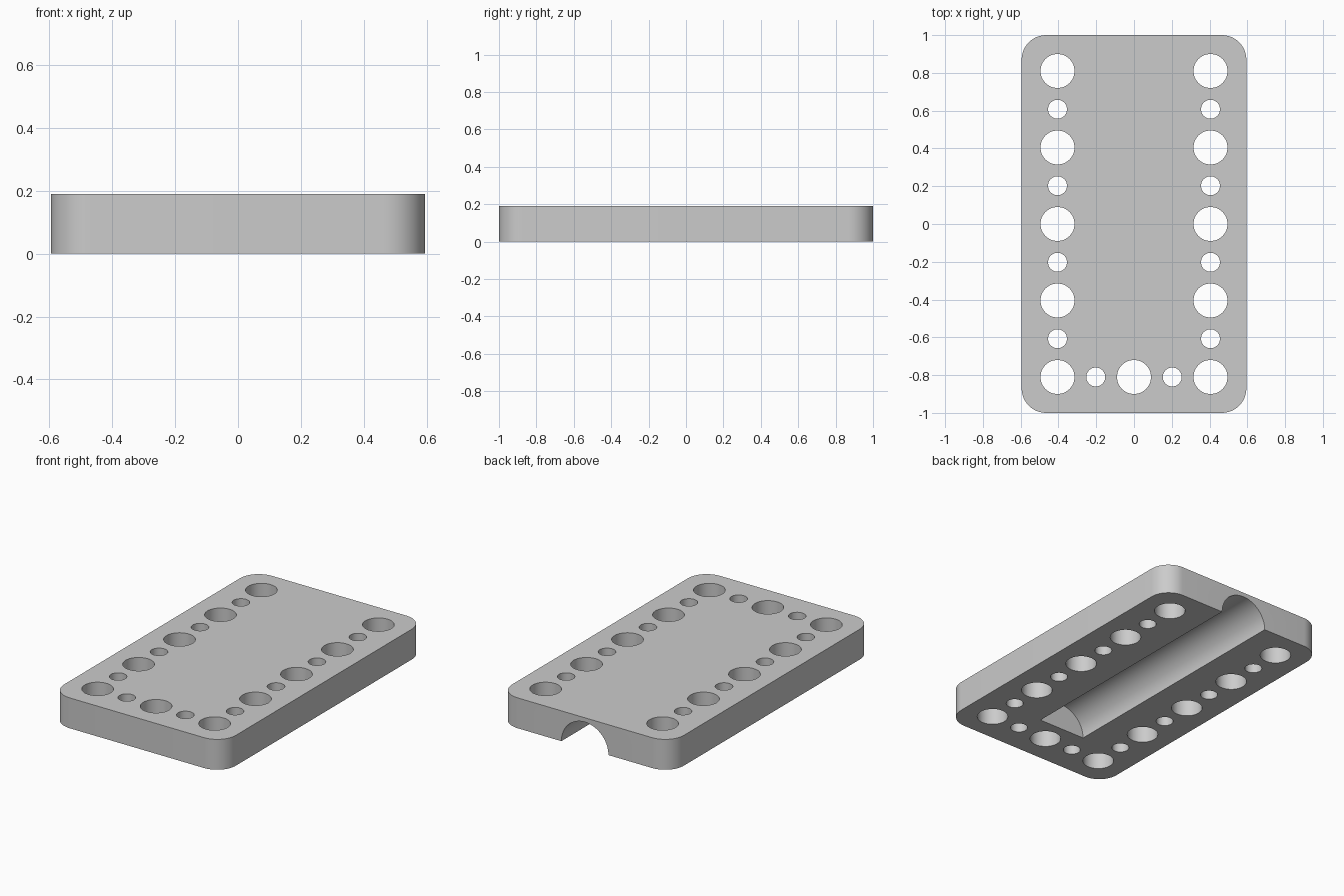
import bpy
import bmesh
from math import pi
from mathutils import Matrix, Vector

HALF_X, HALF_Y, HEIGHT = 0.595, 1.0, 0.19
CORNER = 0.13
PITCH = 0.2025
BIG, SMALL = 0.09, 0.05
GROOVE_R, GROOVE_FRONT = 0.163, -0.66

cube = bpy.data.objects.get("Cube")
if cube:
    bpy.data.objects.remove(cube, do_unlink=True)

grey = bpy.data.materials.new("light grey")
grey.use_nodes = True
colour = (0.6, 0.6, 0.6, 1)
grey.diffuse_color = colour
grey.node_tree.nodes["Principled BSDF"].inputs["Base Color"].default_value = colour


def make_object(name, bm):
    mesh = bpy.data.meshes.new(name)
    bm.to_mesh(mesh)
    bm.free()
    mesh.materials.append(grey)
    obj = bpy.data.objects.new(name, mesh)
    bpy.context.collection.objects.link(obj)
    return obj


def add_rod(bm, radius, length, matrix, sides):
    bmesh.ops.create_cone(bm, cap_ends=True, segments=sides, radius1=radius,
                          radius2=radius, depth=length, matrix=matrix)


# Slab with rounded vertical corners
bm = bmesh.new()
bmesh.ops.create_cube(bm, size=1, matrix=Matrix.Translation((0, 0, HEIGHT / 2))
                      @ Matrix.Diagonal((2 * HALF_X, 2 * HALF_Y, HEIGHT, 1)))
uprights = [e for e in bm.edges
            if abs(e.verts[0].co.z - e.verts[1].co.z) > HEIGHT / 2]
bmesh.ops.bevel(bm, geom=uprights, offset=CORNER, segments=12, profile=0.5,
                affect='EDGES')
plate = make_object("drilled_plate", bm)

# Alternating large and small holes down both sides and along the front
bm = bmesh.new()
spots = [(side * 2, row) for side in (-1, 1) for row in range(-4, 5)]
spots += [(col, -4) for col in (-1, 0, 1)]
for col, row in spots:
    radius = BIG if (col + row) % 2 == 0 else SMALL
    centre = Vector((col * PITCH, row * PITCH, HEIGHT / 2))
    add_rod(bm, radius, HEIGHT * 2, Matrix.Translation(centre), 48)

# Half-round groove underneath, open at the back
length = HALF_Y + 0.1 - GROOVE_FRONT
add_rod(bm, GROOVE_R, length,
        Matrix.Translation((0, GROOVE_FRONT + length / 2, 0))
        @ Matrix.Rotation(pi / 2, 4, 'X'), 64)
cutter = make_object("hole_cutter", bm)
cutter.hide_render = True

# Cut, then remove the helper
bpy.ops.object.select_all(action='DESELECT')
bpy.context.view_layer.objects.active = plate
plate.select_set(True)
cut = plate.modifiers.new("cut", 'BOOLEAN')
cut.operation = 'DIFFERENCE'
cut.solver = 'EXACT'
cut.object = cutter
bpy.ops.object.modifier_apply(modifier=cut.name)
bpy.data.objects.remove(cutter, do_unlink=True)
bpy.ops.object.shade_smooth_by_angle(angle=pi / 6)
